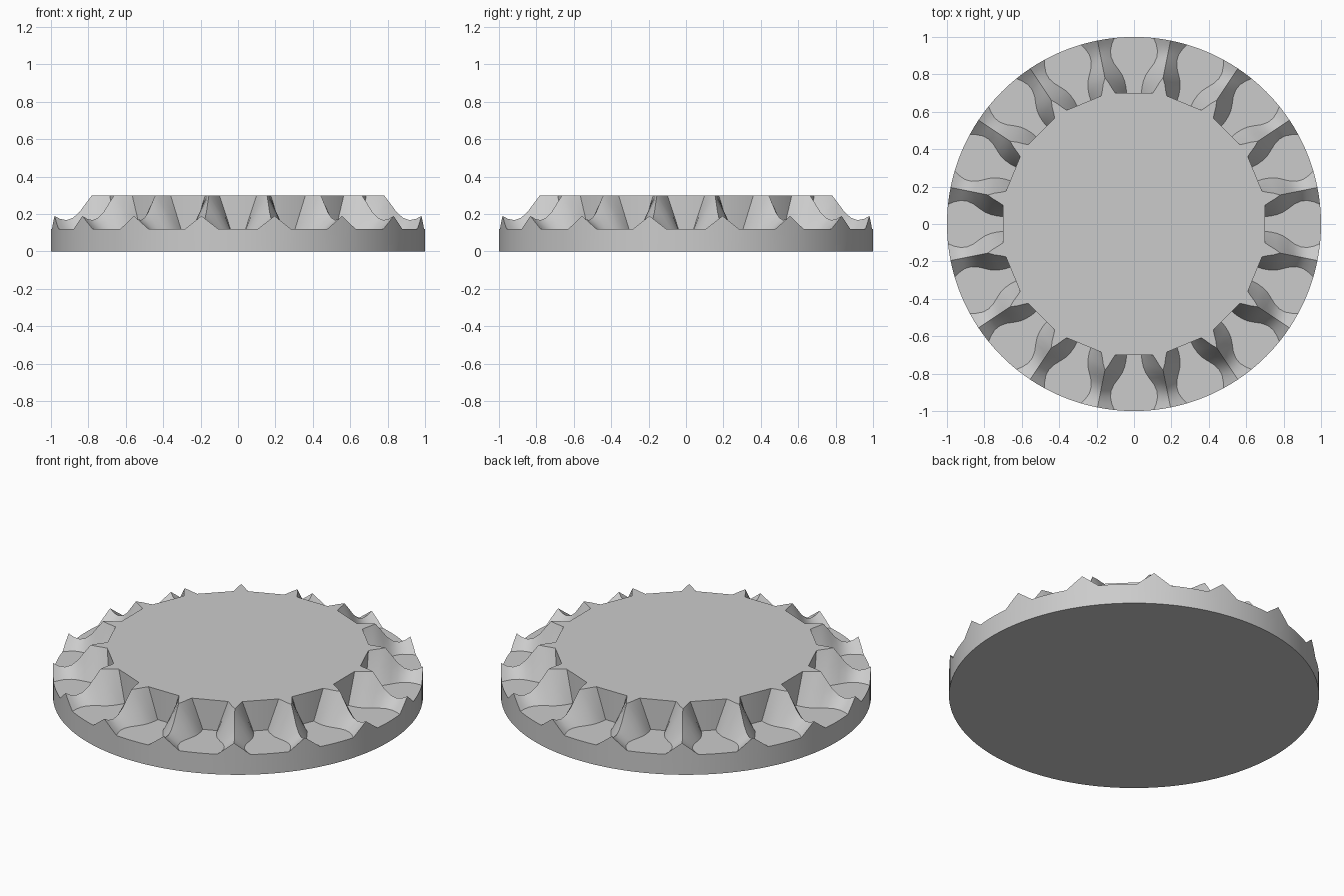
import bpy, bmesh, math
from mathutils import Vector

cube = bpy.data.objects.get("Cube")
if cube:
    bpy.data.objects.remove(cube)

COUNT = 16                      # scallops around the rim
HALF = math.pi / COUNT          # half the angle of one scallop
FLOOR, TOP = 0.12, 0.30
CORE_Y = 0.70                   # flat back wall of each pocket
CORNER = math.atan2(0.10, CORE_Y)
CORE_R = CORE_Y / math.cos(CORNER)

grey = bpy.data.materials.new("light_grey")
grey.use_nodes = True
grey.diffuse_color = (0.6, 0.6, 0.6, 1)
grey.node_tree.nodes["Principled BSDF"].inputs["Base Color"].default_value = (0.6, 0.6, 0.6, 1)


def polar(radius, angle, z):
    return Vector((radius * math.sin(angle), radius * math.cos(angle), z))


def finish(bm, name):
    bmesh.ops.remove_doubles(bm, verts=bm.verts, dist=1e-5)
    bmesh.ops.recalc_face_normals(bm, faces=bm.faces)
    mesh = bpy.data.meshes.new(name)
    bm.to_mesh(mesh)
    bm.free()
    obj = bpy.data.objects.new(name, mesh)
    bpy.context.collection.objects.link(obj)
    mesh.materials.append(grey)
    bpy.ops.object.select_all(action='DESELECT')
    obj.select_set(True)
    bpy.context.view_layer.objects.active = obj
    bpy.ops.object.shade_smooth_by_angle(angle=math.radians(27))


# Scallop stations: radius, floor half width, wall top half width, wall top height
# (a top half width of 1 means the wall reaches the ridge)
STATIONS = [
    (0.700, 0.040, 0.100, TOP), (0.730, 0.042, 0.116, TOP),
    (0.765, 0.050, 0.136, TOP), (0.797, 0.062, 1, TOP),
    (0.830, 0.083, 1, 0.257), (0.865, 0.107, 1, 0.210),
    (0.900, 0.122, 1, 0.180), (0.935, 0.126, 1, 0.168),
    (0.970, 0.118, 1, 0.174), (1.000, 0.105, 1, 0.190),
]


def half_row(radius, floor_w, top_w, top_z):
    """Angle and height across half a scallop, from its middle to the ridge."""
    a_floor = math.asin(floor_w / radius)
    a_top = min(HALF, math.atan2(top_w, radius))
    row = [(a_floor * i / 3, FLOOR) for i in range(4)]
    row += [(a_floor + (a_top - a_floor) * f, FLOOR + (top_z - FLOOR) * f)
            for f in (0.5, 1)]
    return row + [(HALF, top_z)]


# Scalloped ring with pockets, ridges, outer wall and underside
bm = bmesh.new()
for k in range(COUNT):
    for side in (-1, 1):
        rows = []
        for n, station in enumerate(STATIONS):
            row = []
            for angle, z in half_row(*station):
                radius = station[0]
                if n == 0:      # follow the flat faces of the core
                    radius = (CORE_Y / math.cos(angle) if angle < CORNER + 1e-6
                              else CORE_R * math.cos(HALF - CORNER))
                row.append(bm.verts.new(polar(radius, 2 * HALF * k + side * angle, z)))
            rows.append(row)
        rows.append([bm.verts.new((v.co.x, v.co.y, 0)) for v in rows[-1]])
        for a, b in zip(rows, rows[1:]):
            for i in range(len(a) - 1):
                bm.faces.new((a[i], a[i + 1], b[i + 1], b[i]))
bmesh.ops.remove_doubles(bm, verts=bm.verts, dist=1e-5)
rim = [e for e in bm.edges if all(abs(v.co.z) < 1e-5 for v in e.verts)]
bmesh.ops.contextual_create(bm, geom=rim)
finish(bm, "scalloped_ring")

# Central core: its sides are the back walls of the pockets
bm = bmesh.new()
angles = [2 * HALF * k + s * CORNER for k in range(COUNT) for s in (-1, 1)]
base = bm.faces.new([bm.verts.new(polar(CORE_R, a, FLOOR)) for a in angles])
top = bmesh.ops.extrude_face_region(bm, geom=[base])["geom"]
bmesh.ops.translate(bm, verts=[g for g in top if isinstance(g, bmesh.types.BMVert)],
                    vec=(0, 0, TOP - FLOOR))
bmesh.ops.delete(bm, geom=[f for f in bm.faces
                           if all(abs(v.co.z - FLOOR) < 1e-5 for v in f.verts)],
                 context='FACES')
finish(bm, "central_core")
core = bpy.context.view_layer.objects.active
for poly in core.data.polygons:     # outward direction for the open prism
    outward = Vector((poly.center.x, poly.center.y, 0)) + Vector((0, 0, 1))
    if poly.normal.dot(outward) < 0:
        poly.flip()
